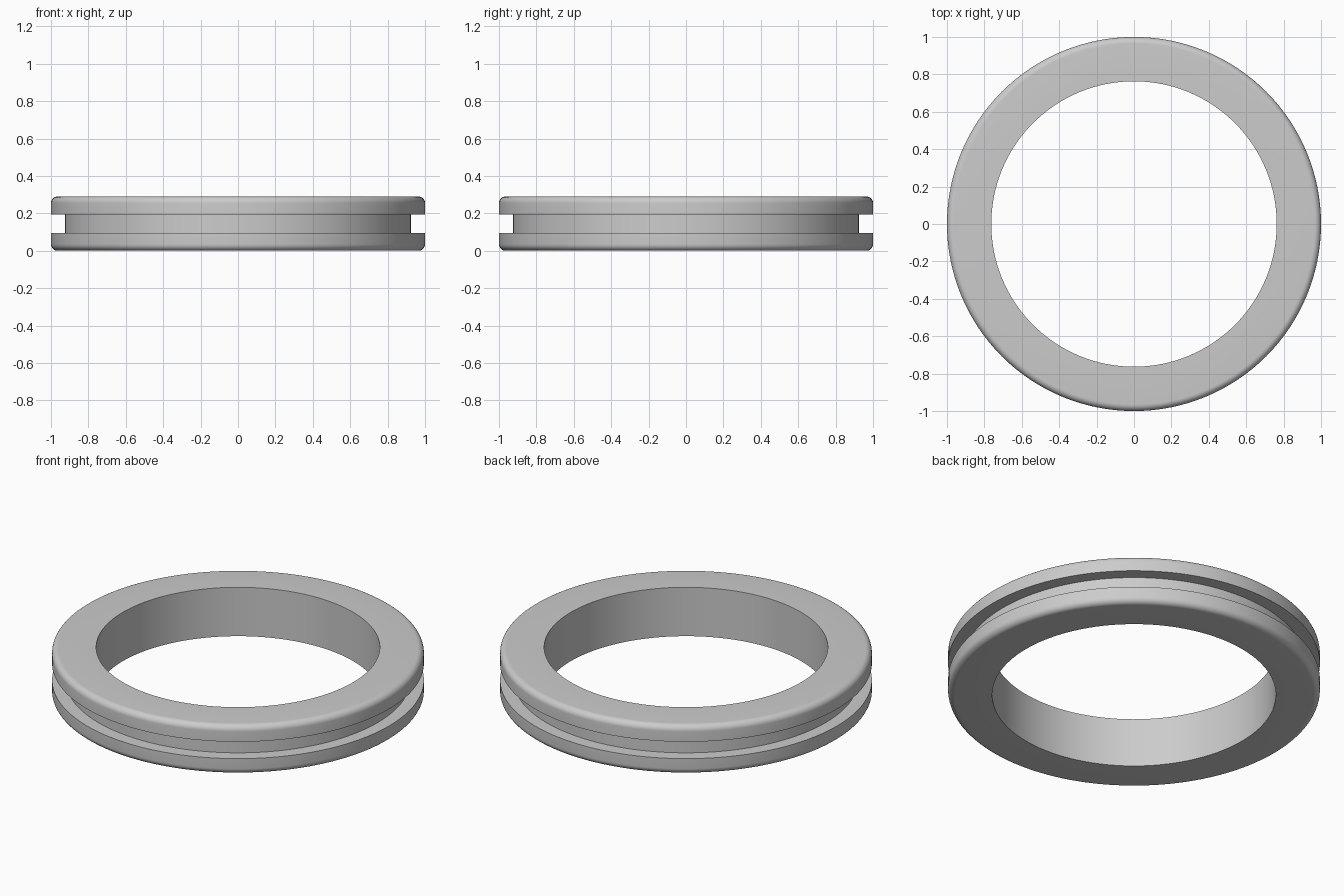
import bpy, bmesh, math

cube = bpy.data.objects.get("Cube")
if cube:
    bpy.data.objects.remove(cube, do_unlink=True)

INNER, GROOVE, OUTER = 0.763, 0.926, 1.0
HEIGHT, FLANGE, ROUND = 0.29, 0.095, 0.035
SEGMENTS, ARC_STEPS = 128, 8

grey = bpy.data.materials.new("light grey")
grey.use_nodes = True
colour = (0.6, 0.6, 0.6, 1)
grey.diffuse_color = colour
grey.node_tree.nodes["Principled BSDF"].inputs["Base Color"].default_value = colour

# Lower half of the section: bore, rounded outer corner, groove
lower = [(INNER, 0)]
for i in range(ARC_STEPS + 1):
    a = math.pi / 2 * i / ARC_STEPS
    lower.append((OUTER - ROUND + ROUND * math.sin(a), ROUND - ROUND * math.cos(a)))
lower += [(OUTER, FLANGE), (GROOVE, FLANGE)]
# Mirror it for the upper half
section = lower + [(r, HEIGHT - z) for r, z in reversed(lower)]

# Revolve the closed section
bm = bmesh.new()
verts = [bm.verts.new((r, 0, z)) for r, z in section]
edges = [bm.edges.new((v, verts[(i + 1) % len(verts)])) for i, v in enumerate(verts)]
bmesh.ops.spin(bm, geom=verts + edges, cent=(0, 0, 0), axis=(0, 0, 1),
               angle=2 * math.pi, steps=SEGMENTS, use_merge=True)
bmesh.ops.remove_doubles(bm, verts=bm.verts, dist=0.0001)
bmesh.ops.recalc_face_normals(bm, faces=bm.faces)
mesh = bpy.data.meshes.new("grooved_ring")
bm.to_mesh(mesh)
bm.free()
mesh.materials.append(grey)

ring = bpy.data.objects.new("grooved_ring", mesh)
bpy.context.collection.objects.link(ring)
bpy.ops.object.select_all(action='DESELECT')
ring.select_set(True)
bpy.context.view_layer.objects.active = ring
bpy.ops.object.shade_smooth_by_angle(angle=math.radians(30))
